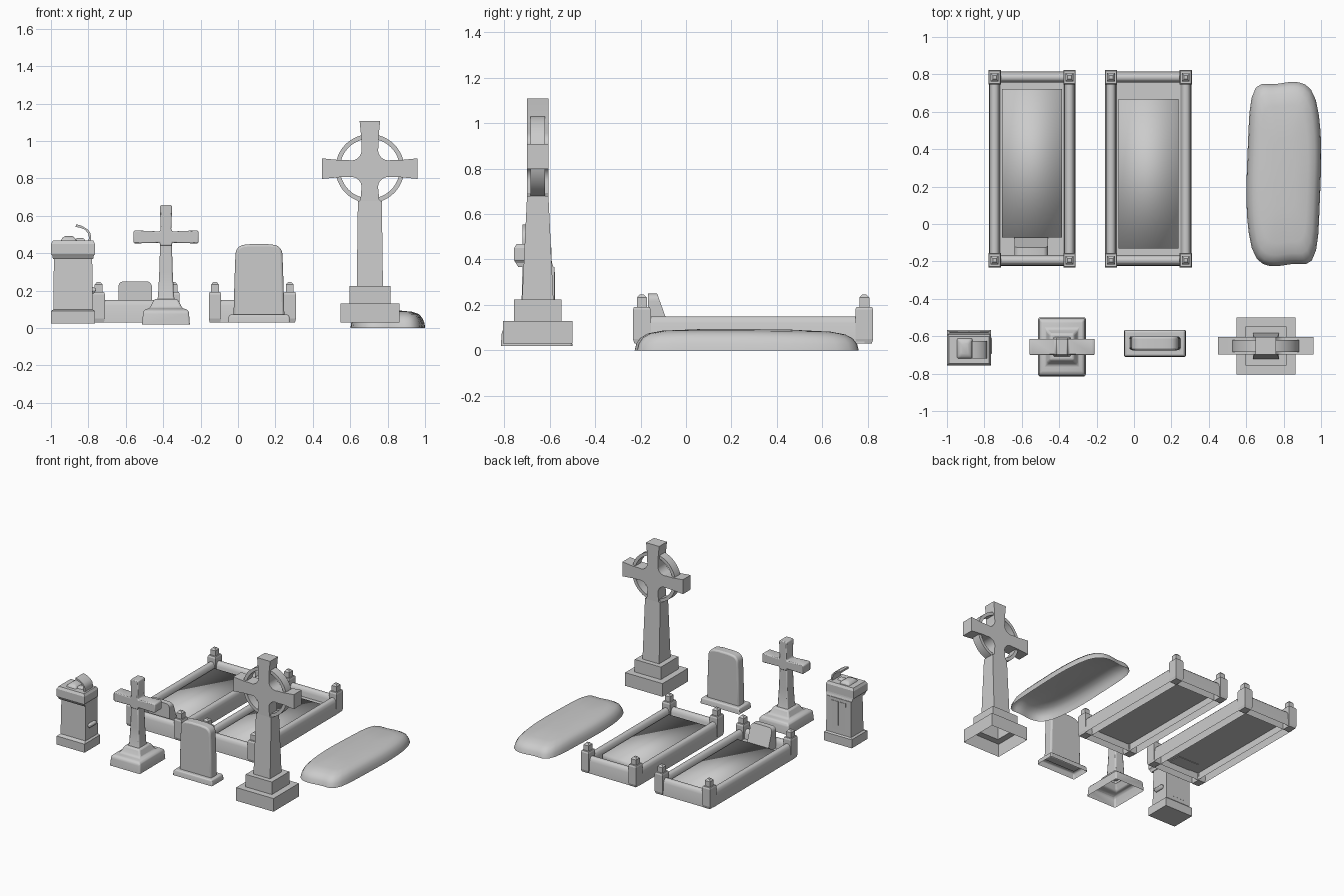
import bpy, bmesh, math

if "Cube" in bpy.data.objects:
    bpy.data.objects.remove(bpy.data.objects["Cube"])

stone = bpy.data.materials.new("grey_stone")
stone.diffuse_color = (0.6, 0.6, 0.6, 1)
stone.use_nodes = True
stone.node_tree.nodes["Principled BSDF"].inputs["Base Color"].default_value = stone.diffuse_color


def make(name, verts, faces, bevel=0, smooth=30, segs=2, fix=True):
    """Mesh object from verts and faces, with optional worn (bevelled) edges."""
    bm = bmesh.new()
    vs = [bm.verts.new(v) for v in verts]
    for f in faces:
        bm.faces.new([vs[i] for i in f])
    if fix:
        bmesh.ops.recalc_face_normals(bm, faces=bm.faces)
    me = bpy.data.meshes.new(name)
    bm.to_mesh(me)
    bm.free()
    me.materials.append(stone)
    ob = bpy.data.objects.new(name, me)
    bpy.context.collection.objects.link(ob)
    if bevel:
        m = ob.modifiers.new("worn_edges", 'BEVEL')
        m.width, m.segments, m.limit_method = bevel, segs, 'ANGLE'
    bpy.ops.object.select_all(action='DESELECT')
    ob.select_set(True)
    bpy.context.view_layer.objects.active = ob
    if smooth:
        bpy.ops.object.shade_smooth_by_angle(angle=math.radians(smooth))
    return ob


def loft(name, loops, bottom=False, **kw):
    """Skin equal-length point loops from bottom to top; the top is capped."""
    n = len(loops[0])
    verts = [p for l in loops for p in l]
    faces = [(k * n + i, k * n + (i + 1) % n, (k + 1) * n + (i + 1) % n, (k + 1) * n + i)
             for k in range(len(loops) - 1) for i in range(n)]
    faces.append(list(range((len(loops) - 1) * n, len(loops) * n)))
    if bottom:
        faces.append(list(range(n))[::-1])
    return make(name, verts, faces, **kw)


def tower(name, cx, cy, tiers, bottom=False, **kw):
    """Stack of rectangles (width, depth, z, optional y shift) round one axis."""
    return loft(name, [[(cx + sx * t[0] / 2, cy + sum(t[3:]) + sy * t[1] / 2, t[2])
                        for sx, sy in ((-1, -1), (1, -1), (1, 1), (-1, 1))]
                       for t in tiers], bottom, **kw)


def plate(name, pts, y0, y1, **kw):
    """Front outline (x, z) extruded from y0 to y1."""
    return loft(name, [[(x, y, z) for x, z in pts] for y in (y0, y1)], True, **kw)


def arc(cx, cz, r, a0, a1, n):
    return [(cx + r * math.cos(math.radians(a0 + (a1 - a0) * i / n)),
             cz + r * math.sin(math.radians(a0 + (a1 - a0) * i / n))) for i in range(n + 1)]


# ---- tall ringed cross
CX, CY, CZ = 0.705, -0.652, 0.852
tower("ringed_cross_base", CX, CY, [(.315, .305, .03), (.315, .305, .13), (.22, .21, .13),
                                    (.22, .21, .225), (.14, .138, .225), (.128, .094, .68)], smooth=0)
quarter = [(.255, -.055), (.255, .055), (.165, .046)] + arc(.1, .1, .056, 285, 165, 10) + [(.046, .165)]
outline = []
for k in range(4):
    c, s = round(math.cos(k * math.pi / 2)), round(math.sin(k * math.pi / 2))
    for x, z in quarter:
        px, pz = c * x - s * z, s * x + c * z
        if pz < -.15:                       # lower arm runs into the shaft
            px, pz = math.copysign(.064 if pz < -.2 else .05, px), max(pz, -.18)
        outline.append((CX + px, CZ + pz))
plate("ringed_cross_head", outline, CY - .047, CY + .047, smooth=30)
N, RO, RI = 48, .184, .16
rv, rf = [], []
for i in range(N):
    a = 2 * math.pi * i / N
    for r, dy in ((RO, -.032), (RO, .032), (RI, .032), (RI, -.032)):
        rv.append((CX + r * math.cos(a), CY + dy, CZ + r * math.sin(a)))
    j = (i + 1) % N
    rf += [(4 * i + k, 4 * i + (k + 1) % 4, 4 * j + (k + 1) % 4, 4 * j + k) for k in range(4)]
make("cross_ring", rv, rf)

# ---- small worn cross
SX, SY = -.385, -.657
tower("small_cross_base", SX, SY, [(.255, .315, .02), (.245, .305, .085), (.225, .28, .10),
                                   (.175, .195, .105), (.16, .175, .12), (.125, .14, .155)],
      bevel=.014, smooth=50, segs=3)
tower("small_cross_foot", SX, SY, [(.10, .115, .14), (.085, .095, .17), (.072, .085, .30),
                                   (.062, .08, .46)], bevel=.008)
half = [(.03, .44), (.034, .456), (.165, .452), (.175, .457), (.175, .516), (.165, .522), (.034, .516),
        (.028, .53), (.033, .648), (.028, .658)]
plate("small_cross_head", [(SX + x, z) for x, z in half] + [(SX - x, z) for x, z in half[::-1]],
      SY - .043, SY + .043, bevel=.009, smooth=50)

# ---- upright headstone with rounded shoulders
HX, HY = .112, -.638
tower("headstone_base", HX, HY, [(.33, .145, .03), (.325, .14, .06), (.31, .13, .072)], bevel=.006, smooth=50)
right = [(.136, .06), (.131, .25), (.126, .385)] + arc(.075, .395, .05, 10, 80, 5) + [(.04, .449)]
plate("headstone", [(HX + x, z) for x, z in right] + [(HX - x, z) for x, z in right[::-1]],
      HY - .037, HY + .037, bevel=.012, smooth=50, segs=3)

# ---- pedestal with broken carving
PX, PY = -.882, -.661
tower("pedestal", PX, PY, [(.235, .187, .025), (.235, .187, .09), (.21, .15, .10, .01), (.205, .14, .368, .012),
                           (.215, .155, .368, 0), (.22, .16, .385, -.008), (.235, .165, .395, -.012),
                           (.235, .165, .45, -.012), (.215, .145, .468, -.012)], bottom=True, smooth=0)
for i, s in enumerate((-1, 1)):             # two-leaf panel on the back
    tower("back_panel_%d" % i, PX + s * .031, PY + .081, [(.056, .009, .13), (.056, .009, .345)],
          bottom=True, smooth=0)
tower("side_fragment", PX + .106, PY + .01, [(.012, .07, .185), (.034, .09, .20), (.034, .08, .21), (.012, .06, .218)],
      bottom=True, bevel=.004, smooth=50)
curl = [(-.80, .46), (-.797, .485), (-.803, .508), (-.818, .525), (-.84, .535), (-.868, .541)]
plate("curled_fragment", curl + [(x + .002, z + .013) if i > 3 else (x + .012, z + .004)
                                 for i, (x, z) in reversed(list(enumerate(curl)))],
      -.72, -.625, smooth=50)
tower("broken_stump", -.905, -.665, [(.085, .11, .465), (.07, .10, .482), (.035, .06, .492)],
      bevel=.008, smooth=50)
tower("broken_chip", -.845, -.675, [(.06, .05, .465), (.04, .03, .48)], bevel=.004, smooth=50)


# ---- kerbed graves
def grave(tag, cx, slab_y0, slab_y1):
    y0, y1, hx = -.194, .784, .2
    section = [(-.031, .03), (-.027, .12), (-.02, .14), (-.01, .15), (.01, .15), (.02, .14),
               (.027, .12), (.031, .03)]
    m = len(section)
    strip = [(i, i + 1, m + i + 1, m + i) for i in range(m - 1)]      # kerbs are open below
    for sx in (-1, 1):
        make(tag + "_side_kerb", [(cx + sx * hx + x, y, z) for y in (y1, y0) for x, z in section],
             [q[::-1] for q in strip], smooth=50, fix=False)
    for y in (y0, y1):
        make(tag + "_end_kerb", [(cx + s * hx, y + d, z) for s in (-1, 1) for d, z in section],
             [q[::-1] for q in strip], smooth=50, fix=False)
        for sx in (-1, 1):                  # corner post with plain square knob
            tower(tag + "_post", cx + sx * hx, y,
                  [(.056, .066, .03), (.066, .078, .05), (.066, .078, .18), (.058, .068, .192),
                   (.042, .044, .192), (.042, .044, .232), (.02, .02, .245)], bottom=True, smooth=0)
    # ground between the kerbs
    make(tag + "_ground", [(cx - hx, y0, .085), (cx + hx, y0, .085), (cx + hx, y1, .085),
                           (cx - hx, y1, .085)], [(0, 1, 2, 3)], smooth=0, fix=False)
    # softly shaded cover slab
    tower(tag + "_slab", cx, (slab_y0 + slab_y1) / 2,
          [(.32, slab_y1 - slab_y0, .085), (.32, slab_y1 - slab_y0, .12)], smooth=180)


grave("left_grave", -.545, -.072, .722)
grave("middle_grave", .077, -.13, .667)

# small wedge marker on the left grave
front = [(-.64, .08), (-.46, .08), (-.46, .215)] + arc(-.49, .22, .03, 10, 80, 3) \
    + arc(-.61, .22, .03, 100, 170, 3) + [(-.64, .215)]
loft("wedge_marker", [[(x, -.168, z) for x, z in front],
                      [(x, -.062 - (z - .07) * .36, z) for x, z in front]], True, smooth=40)

# ---- worn burial mound: rounded oblong, open below
edge = []
for i in range(48):
    a = 2 * math.pi * (i + .5) / 48
    c, s = math.cos(a), math.sin(a)
    r = (abs(c) ** 6 + abs(s) ** 6) ** (-1 / 6)
    x, y = r * c, r * s
    edge.append((x * (.198 - .022 * y * y) + .004 * math.sin(4 * y), y * .487 + .006 * math.sin(5 * x)))
loops = []
for sx, sy, z in ((1, 1, 0), (.975, .985, .03), (.92, .95, .055), (.83, .88, .075), (.65, .75, .087),
                  (.3, .4, .094)):
    loops.append([(.801 + x * sx, .267 + y * sy, z * (1 - .15 * max(0, y * sy))) for x, y in edge])
loft("burial_mound", loops, smooth=180)
